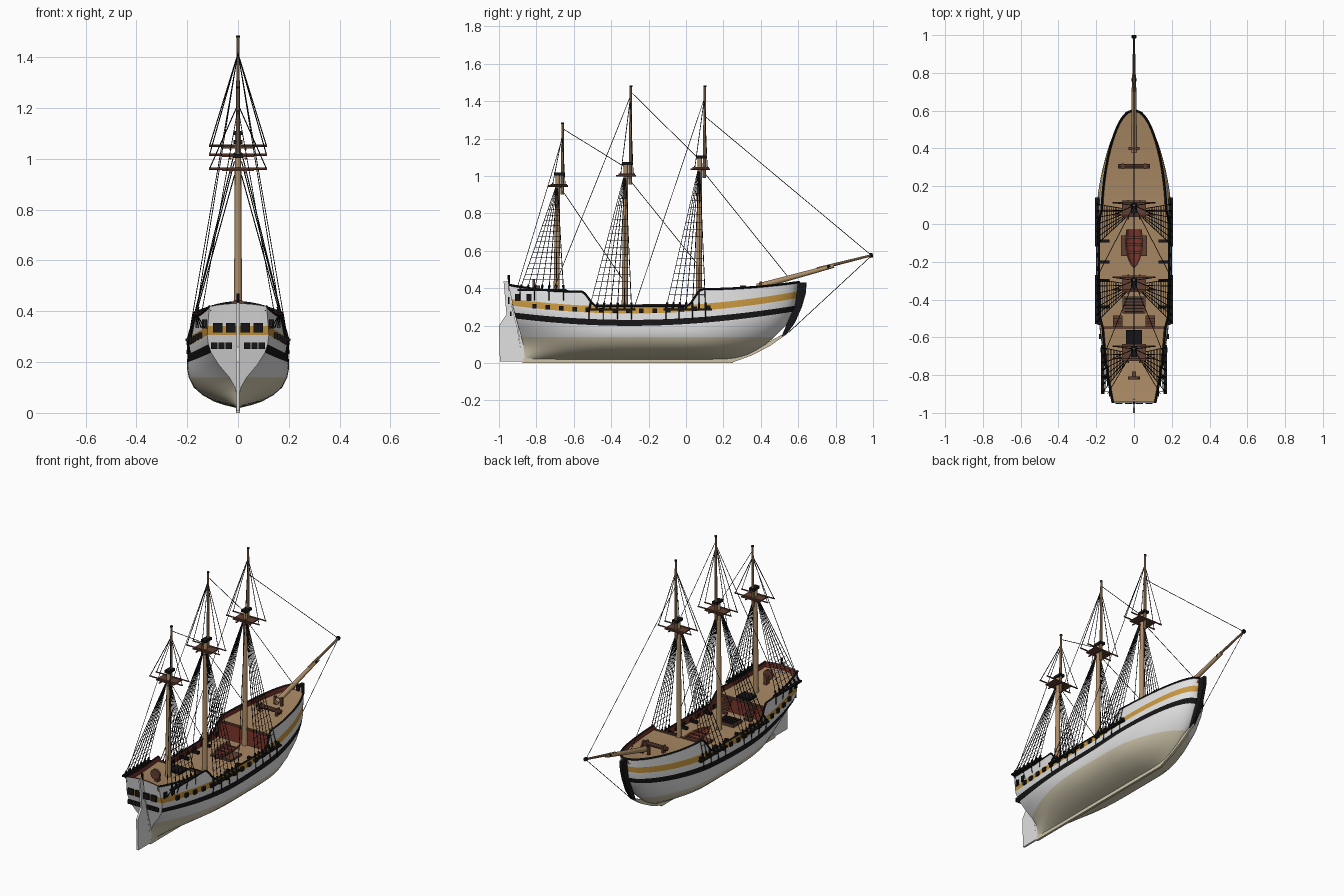
import bpy, bmesh
from mathutils import Vector, Matrix

if "Cube" in bpy.data.objects:
    bpy.data.objects.remove(bpy.data.objects["Cube"])


def material(name, *rgb):
    m = bpy.data.materials.new(name)
    m.use_nodes = True
    m.diffuse_color = (*rgb, 1)
    m.node_tree.nodes["Principled BSDF"].inputs["Base Color"].default_value = (*rgb, 1)
    return m


WHITE = material("white paint", .75, .75, .75)
OCHRE = material("ochre stripe", .58, .31, .05)
CREAM = material("cream bottom", .62, .56, .41)
BLACK = material("black tar", .008, .008, .009)
RED = material("red bulwark", .2, .035, .025)
DECK = material("deck planks", .39, .245, .125)
SPAR = material("spar wood", .43, .27, .14)
BROWN = material("dark brown wood", .12, .05, .032)


# --- mesh helpers ---
def finish(name, bm, mats, smooth=False):
    me = bpy.data.meshes.new(name)
    bm.to_mesh(me)
    bm.free()
    ob = bpy.data.objects.new(name, me)
    bpy.context.collection.objects.link(ob)
    for m in mats if isinstance(mats, list) else [mats]:
        me.materials.append(m)
    if smooth:
        bpy.ops.object.select_all(action='DESELECT')
        ob.select_set(True)
        bpy.context.view_layer.objects.active = ob
        bpy.ops.object.shade_smooth_by_angle(angle=.6)
    return ob


def sheet(name, ni, nj, point, mats, pick=lambda j: 0, mirror=True, flip=False, smooth=False):
    bm = bmesh.new()
    g = [[bm.verts.new(point(i, j)) for j in range(nj + 1)] for i in range(ni + 1)]
    for i in range(ni):
        for j in range(nj):
            q = [g[i][j], g[i + 1][j], g[i + 1][j + 1], g[i][j + 1]]
            bm.faces.new(q[::-1] if flip else q).material_index = pick(j)
    bmesh.ops.remove_doubles(bm, verts=bm.verts, dist=1e-5)
    ob = finish(name, bm, mats, smooth)
    if mirror:
        ob.modifiers.new("mirror", 'MIRROR')
    return ob


def rods(name, segs, r, mat, sides=4, r2=None):
    bm = bmesh.new()
    for a, b in segs:
        a, b = Vector(a), Vector(b)
        d = b - a
        m = Matrix.Translation((a + b) / 2) @ d.to_track_quat('Z', 'Y').to_matrix().to_4x4()
        bmesh.ops.create_cone(bm, cap_ends=True, segments=sides, radius1=r,
                              radius2=r2 or r, depth=d.length, matrix=m)
    return finish(name, bm, mat, sides > 6)


def boxes(name, items, mat):
    bm = bmesh.new()
    for c, s in items:
        bmesh.ops.create_cube(bm, size=1, matrix=Matrix.Translation(c) @ Matrix.Diagonal((*s, 1)))
    return finish(name, bm, mat)


def plate(name, profile, thick, mat):
    bm = bmesh.new()
    f = bm.faces.new([bm.verts.new((-thick / 2, y, z)) for y, z in profile])
    ext = bmesh.ops.extrude_face_region(bm, geom=[f])["geom"]
    bmesh.ops.translate(bm, vec=(thick, 0, 0), verts=[v for v in ext if isinstance(v, bmesh.types.BMVert)])
    bmesh.ops.recalc_face_normals(bm, faces=bm.faces)
    return finish(name, bm, mat)


def both(p):
    return [p, (-p[0], *p[1:])]


# --- hull shape ---
def interp(x, pts):
    for (a, u), (b, v) in zip(pts, pts[1:]):
        if x <= b:
            return u + (v - u) * max(0, (x - a) / (b - a))
    return pts[-1][1]


def step(a, b, x):
    t = min(1, max(0, (x - a) / (b - a)))
    return t * t * (3 - 2 * t)


def aft(z): return interp(z, [(.1, -.87), (.3, -.925), (.43, -.95)])
def stem(z): return interp(z, [(.02, .26), (.05, .35), (.1, .43), (.2, .535), (.3, .585), (.43, .605)])
def quarter(y): return .383 + .3 * min(0, y + .6) ** 2
def castle(y): return .395 + .14 * max(0, y - .08) ** 2
def black_line(y): return .215 + .093 * (y + .3) ** 2
def ochre_line(y): return .283 + .1 * (y + .3) ** 2


def sheer(y):
    low = .306
    return low + (quarter(y) - low) * (1 - step(-.56, -.49, y)) + (castle(y) - low) * step(.01, .09, y)


def half(y, z):
    mid = interp(z, [(.02, .008), (.03, .05), (.045, .095), (.07, .14), (.1, .174), (.13, .192),
                     (.17, .2), (.22, .2), (.3, .188), (.44, .165)])
    if y < -.25:
        end = interp(z, [(.08, .004), (.12, .018), (.16, .05), (.2, .085), (.25, .113), (.3, .122), (.43, .112)])
        s = min(1, (-.25 - y) / (-.25 - aft(z)))
        return min(mid, end) + max(0, mid - end) * (1 - s ** 2.3)
    s = min(1, max(0, y) / stem(z))
    return mid * (1 - s * s) ** interp(z, [(.03, .85), (.25, .5)])


LOW = [.02, .03, .045, .07, .1, .14]
N = 100


def row_z(y, j):
    if j < 6:
        return LOW[j]
    top = sheer(y)
    k, o = black_line(y), ochre_line(y)
    return [(.14 + k) / 2 - .008, k - .016, k + .016, min(o - .018, top - .03), min(o + .018, top - .004), top][j - 6]


def hull_point(i, j):
    u = i / N
    z = row_z(-.945 + 1.55 * u, j)
    y = aft(z) + u * (stem(z) - aft(z))
    return half(y, z), y, z


def transom_point(i, j):
    x, y, z = hull_point(0, j)
    return x * i / 4, y, z + (.012 * (1 - (i / 4) ** 2) if j == 11 else 0)


sheet("hull", N, 11, hull_point, [CREAM, WHITE, BLACK, OCHRE],
      lambda j: 0 if j < 5 else 2 if j == 7 else 3 if j == 9 else 1, smooth=True)
sheet("transom", 4, 11, transom_point, [WHITE, OCHRE], lambda j: int(j == 9))


# --- inner bulwarks, rail, decks and bulkheads ---
def inner_point(i, j):
    x, y, z = hull_point(i, 11)
    z -= j * (z - .262 if -.55 < y < .07 else .032)
    return max(0, half(y, z) - .007), y, z


sheet("inner_bulwark", N, 1, inner_point, RED, smooth=True)
edge = [hull_point(i, 11) for i in range(N + 1)]
rods("cap_rail", [s for a, b in zip(edge, edge[1:]) for s in zip(both(a), both(b))], .006, BLACK)
sheet("taffrail_lining", 4, 1, lambda i, j: (lambda p: (p[0] * .97, p[1] + .008, p[2] - .035 * j))(transom_point(i, 11)), RED)


def deck(name, y0, y1, height):
    def point(i, j):
        y = y0 + (y1 - y0) * i / 40
        z = height(y)
        return half(y, z) * .985 * j, y, z
    sheet(name, 40, 1, point, DECK, flip=True)


deck("main_deck", -.56, .09, lambda y: .262)
deck("quarter_deck", -.94, -.55, lambda y: quarter(y) - .03)
deck("forecastle_deck", .07, .6, lambda y: castle(y) - .03)
for name, y, top in (("quarter_bulkhead", -.55, .353), ("forecastle_bulkhead", .07, .365)):
    def wall(i, j):
        z = .262 + (top - .262) * j / 3
        return half(y, z) * .985 * i, y, z
    sheet(name, 1, 3, wall, RED)
    w = half(y, top) * .97
    boxes(name + "_beam", [((0, y, top), (2 * w, .014, .01))], BROWN)

# --- keel, stem and rudder ---
boxes("keel", [((0, -.31, .013), (.014, 1.12, .026))], CREAM)
plate("sternpost", [(-.86, .0), (-.875, .0), (-.9, .2), (-.955, .4), (-.93, .4), (-.86, .1)], .012, WHITE)
plate("rudder", [(-.875, .008), (-.995, .008), (-1, .2), (-.96, .26), (-.975, .435), (-.952, .435),
                 (-.93, .3), (-.9, .18)], .012, WHITE)
plate("stem", [(.59, .43), (.645, .43), (.64, .37), (.62, .3), (.585, .22), (.54, .155), (.51, .14),
               (.535, .2), (.575, .29)], .02, BLACK)
plate("forefoot", [(.2, 0), (.25, .004), (.35, .04), (.45, .092), (.54, .155), (.51, .15), (.4, .09), (.25, .03)], .014, CREAM)

# --- stern windows, ports and flag post ---
panes = [((s * x, -.938 - .01 * k, z), (w, .008, h))
         for k, z, w, h, xs in ((1, .335, .038, .038, (.028, .08)), (0, .264, .025, .026, (.037, .065, .093)))
         for x in xs for s in (-1, 1)]
boxes("stern_windows", panes, BLACK)
ports = []
for k in range(14):
    y = -.81 + .0715 * k
    z = ochre_line(y) - .004
    ports += [(p, (.022, .024, .024)) for p in both((half(y, z), y, z))]
boxes("gun_ports", ports, BLACK)
gallery = [(p, (.012, .026, .036)) for y in (-.9, -.84) for p in both((half(y, .35), y, .35))]
boxes("quarter_windows", gallery, BLACK)
rods("flag_post", [((0, -.945, .4), (0, -.948, .47))], .006, BLACK, 8)

# --- masts with tops, channels, shrouds and ratlines ---
# name, mast y, foot, top platform z, topmast head, channel ends, channel x and z
MASTS = [("mizzen", -.692, .35, .955, 1.285, -.9, -.64, .165, .39),
         ("main", -.328, .26, 1.01, 1.485, -.53, -.27, .196, .287),
         ("fore", .068, .26, 1.045, 1.485, -.12, .14, .196, .287)]
for name, y, foot, top, head, c0, c1, cx, cz in MASTS:
    ty = y + .03
    rods(name + "_lower_mast", [((0, y, foot), (0, y + .006, top + .06))], .0165, SPAR, 12, .012)
    rods(name + "_topmast", [((0, ty, top - .055), (0, ty + .003, head))], .0095, SPAR, 10, .006)
    rods(name + "_truck", [((0, ty + .003, head - .008), (0, ty + .003, head))], .008, BLACK, 8)
    boxes(name + "_cap", [((0, y + .016, top + .056), (.034, .058, .016))], BLACK)
    boxes(name + "_top", [((0, y + .012, top), (.125, .088, .007))], BROWN)
    rods(name + "_crosstrees", [((-.115, y + d, top + .006), (.115, y + d, top + .006)) for d in (-.02, .045)]
         + [((x, y - .045, top - .008), (x, y + .06, top - .008)) for x in (-.03, .03)], .0045, BROWN, 6)
    boxes(name + "_channels", [(p, (.02, c1 - c0, .01)) for p in both((cx, (c0 + c1) / 2, cz))], BLACK)
    ropes, steps, eyes, chains = [], [], [], []
    for s in (-1, 1):
        lo = [Vector((s * cx, c0 + .012 + (y + .025 - c0) * k / 6, cz)) for k in range(7)]
        hi = [Vector((s * .014, y - .006 + .002 * k, top - .02)) for k in range(7)]
        ropes += zip(lo, hi)
        eyes += [(a, a.lerp(b, .05)) for a, b in zip(lo, hi)]
        chains += [(a, (s * (half(a.y, cz - .05) + .003), a.y, cz - .055)) for a in lo[::2]]
        for k in range(2, 17):
            t = k / 19
            steps.append((lo[0].lerp(hi[0], t), lo[6].lerp(hi[6], t)))
        ropes += [((s * .112, y + d, top + .006), (0, ty, head - .07)) for d in (-.02, .045)]
    rods(name + "_shrouds", ropes, .0021, BLACK)
    rods(name + "_ratlines", steps, .0013, BLACK)
    rods(name + "_deadeyes", eyes, .006, BLACK, 6)
    rods(name + "_chain_plates", chains, .0025, BLACK)

# --- bowsprit ---
rods("bowsprit", [((0, .38, .408), (0, .79, .52))], .0165, SPAR, 12, .011)
rods("jib_boom", [((0, .7, .503), (0, .995, .577))], .009, SPAR, 10, .006)
rods("bowsprit_bands", [((0, .755, .512), (0, .772, .517)), ((0, .985, .575), (0, .999, .578))], .013, BLACK, 8, .012)

# --- stays and backstays ---
stays = [((0, .1, 1.32), (0, .99, .577)), ((0, .08, 1.04), (0, .55, .455)), ((0, -.3, 1.455), (0, .07, 1.09)),
         ((0, -.31, .99), (0, .06, .53)), ((0, -.662, 1.255), (0, -.33, 1.05)), ((0, -.68, .95), (0, -.34, .45)),
         ((0, .99, .572), (0, .55, .165))]
for top, foot in (((0, .1, 1.42), (.196, -.28, .287)), ((0, -.3, 1.42), (.165, -.71, .39)),
                  ((0, -.662, 1.2), (.14, -.9, .41))):
    stays += [(top, p) for p in both(foot)]
rods("stays", stays, .0018, BLACK)


# --- ship's boat ---
def boat_point(i, j):
    t, d = i / 12, j / 4
    w = .045 * (1 - max(0, (t - .3) / .7) ** 2) ** .7 * (.85 + .15 * min(1, t / .3))
    return w * (1 - (1 - d) ** 2) ** .5, -.03 - .2 * t, .278 + .036 * d


sheet("boat", 12, 4, boat_point, RED, flip=True, smooth=True)
rim = [boat_point(i, 4) for i in range(13)]
rods("boat_rim", [s for a, b in zip(rim, rim[1:]) for s in zip(both(a), both(b))], .003, SPAR)
boxes("boat_thwarts", [((0, y, .306), (.08, .012, .004)) for y in (-.07, -.11, -.15)], BROWN)

# --- deck fittings ---
boxes("boat_hatch", [((0, -.115, .268), (.14, .11, .012))], BROWN)
boxes("hatch_frame", [((0, -.43, .27), (.12, .09, .016))], BROWN)
boxes("hatch_grating", [((0, -.465 + .0175 * k, .28), (.1, .007, .004)) for k in range(5)], BLACK)
boxes("quarter_hatch", [((0, -.6, .361), (.085, .075, .016))], BLACK)
boxes("deck_ladders", [(p, (.05, .016, .012)) for k in range(4) for p in both((.085, -.535 + .014 * k, .34 - .02 * k))], BROWN)
rods("windlass", [((-.085, .305, .4), (.085, .305, .4))], .013, BROWN, 10)
boxes("windlass_posts", [(p, (.012, .03, .05)) for p in both((.06, .305, .39))], BROWN)
boxes("bowsprit_bitts", [(p, (.014, .014, .05)) for p in both((.022, .4, .41))] + [((0, .4, .425), (.06, .01, .01))], BROWN)
rods("steering_wheel", [((0, -.822, .415), (0, -.808, .415))], .032, BROWN, 12)
boxes("wheel_stand", [((0, -.795, .39), (.02, .03, .05))], BROWN)
guns = [(p, (.05, .016, .016)) for y in (-.44, -.3, -.2, -.09) for p in both((.155, y, .279))]
boxes("cannons", guns, BLACK)
